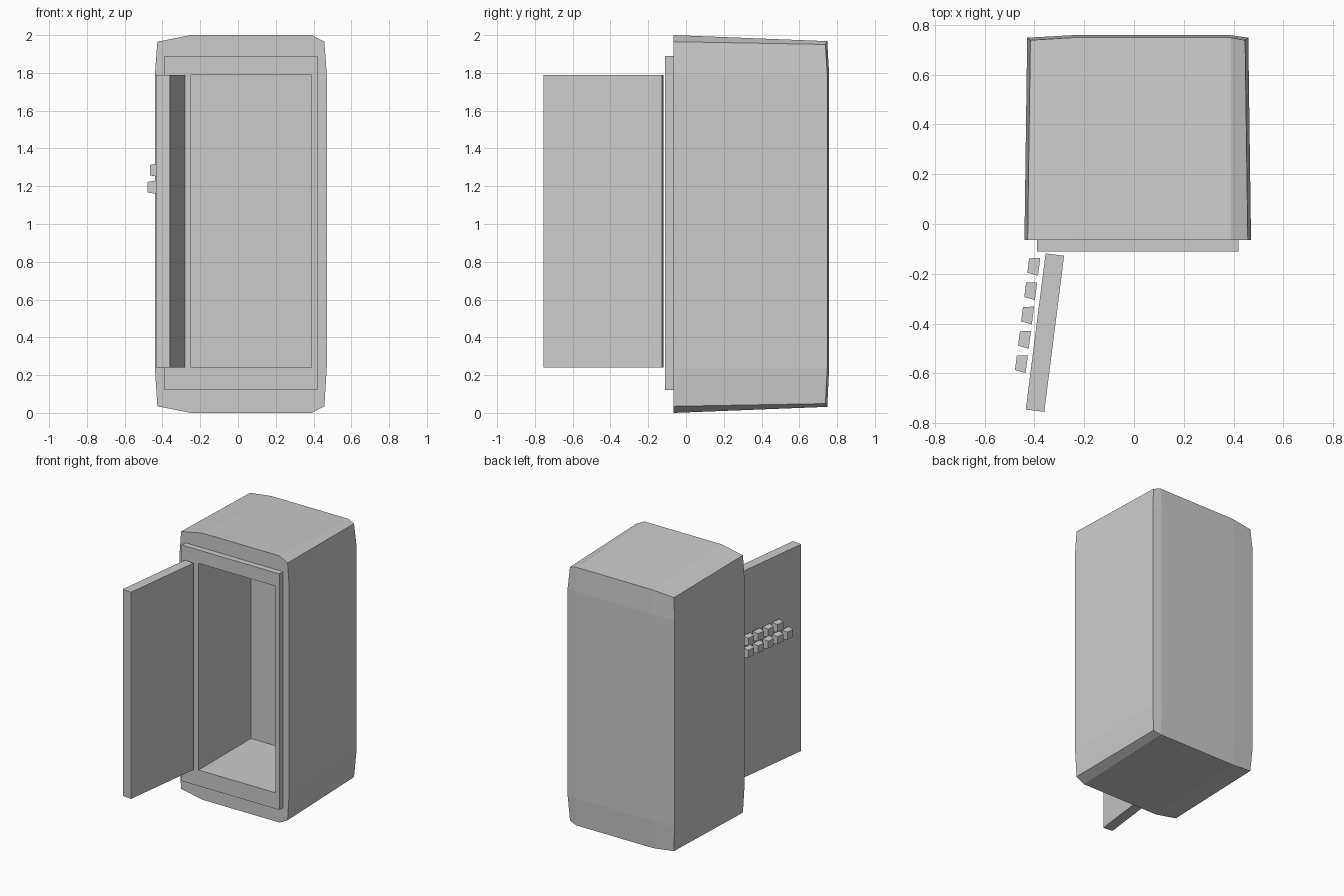
import bpy, bmesh
from math import atan2
from mathutils import Vector, Matrix

if "Cube" in bpy.data.objects:
    bpy.data.objects.remove(bpy.data.objects["Cube"])

XS = (-0.44, -0.25, 0.39, 0.47)   # column lines, inner pair bounds the opening
ZS = (0.0, 0.24, 1.79, 2.0)       # row lines
RING = [(0, 0), (1, 0), (2, 0), (3, 0), (3, 1), (3, 2),
        (3, 3), (2, 3), (1, 3), (0, 3), (0, 2), (0, 1)]
HOLE = [(1, 1), (2, 1), (2, 2), (1, 2)]


def finish(name, bm):
    bmesh.ops.recalc_face_normals(bm, faces=bm.faces)
    mesh = bpy.data.meshes.new(name)
    bm.to_mesh(mesh)
    bm.free()
    ob = bpy.data.objects.new(name, mesh)
    bpy.context.collection.objects.link(ob)
    return ob


def bridge(bm, a, b):
    """Closed strip of quads between two equal loops."""
    n = len(a)
    for k in range(n):
        bm.faces.new((a[k], a[(k + 1) % n], b[(k + 1) % n], b[k]))


def cabinet_grid(bm, y_corner, y_edge, y_mid, dx, dz):
    """4 x 4 points with pulled-in corners, shrunk by dx, dz at the rim."""
    grid = {}
    for i in range(4):
        for j in range(4):
            rim_x, rim_z = i in (0, 3), j in (0, 3)
            corner = rim_x and rim_z
            sx, sz = (1 if i == 0 else -1), (1 if j == 0 else -1)
            x = XS[i] + (sx * (dx + 0.013 * corner) if rim_x else 0)
            z = ZS[j] + (sz * ((0.02 if corner else dz) + (0.035 - 0.02 + dz * 0.45) * corner) if rim_z else 0)
            y = y_corner if corner else y_edge if (rim_x or rim_z) else y_mid
            grid[i, j] = bm.verts.new((x, y, z))
    return grid


def grid_faces(bm, g, hole=False):
    for i in range(3):
        for j in range(3):
            if not (hole and i == j == 1):
                bm.faces.new((g[i, j], g[i + 1, j], g[i + 1, j + 1], g[i, j + 1]))


# Cabinet shell with a recessed compartment
bm = bmesh.new()
front = cabinet_grid(bm, -0.065, -0.065, -0.065, 0.0, 0.0)
back = cabinet_grid(bm, 0.738, 0.748, 0.758, 0.011, 0.032)
grid_faces(bm, front, hole=True)
grid_faces(bm, back)
bridge(bm, [front[k] for k in RING], [back[k] for k in RING])
inner = [bm.verts.new((XS[i], 0.51, ZS[j])) for i, j in HOLE]
bridge(bm, [front[k] for k in HOLE], inner)
bm.faces.new(inner)
finish("cabinet", bm)


# Raised frame around the opening
def rect(bm, x0, x1, z0, z1, y):
    return [bm.verts.new((x, y, z)) for x, z in ((x0, z0), (x1, z0), (x1, z1), (x0, z1))]


bm = bmesh.new()
outer = [rect(bm, -0.39, 0.42, 0.12, 1.89, y) for y in (-0.11, -0.065)]
opening = [rect(bm, XS[1], XS[2], ZS[1], ZS[2], y) for y in (-0.11, -0.065)]
bridge(bm, outer[0], outer[1])
bridge(bm, opening[0], opening[1])
for o, p in zip(outer, opening):
    bridge(bm, o, p)
finish("door_frame", bm)

# Door frame of reference: local x runs outward, local y runs toward the hinge
swing = Matrix.Translation((-0.355, -0.118, 0)) @ Matrix.Rotation(atan2(-0.08, 0.63), 4, 'Z')


def tapered_box(name, x0, x1, y0, y1, z0, z1, inset=0.0):
    """Box whose outer (low x) face is inset."""
    bm = bmesh.new()
    loops = []
    for x, d in ((x0, inset), (x1, 0)):
        loops.append([bm.verts.new(swing @ Vector((x, y, z))) for y, z in
                      ((y0 + d, z0 + d), (y1 - d, z0 + d), (y1 - d, z1 - d), (y0 + d, z1 - d))])
    bridge(bm, *loops)
    for loop in loops:
        bm.faces.new(loop)
    return finish(name, bm)


# Open door
tapered_box("door", 0.0, 0.075, -0.632, 0.0, 0.24, 1.79)

# Two rows of small blocks on the outside of the door
for row, (z, count) in enumerate(((1.16, 5), (1.25, 4))):
    for k in range(count):
        y = -0.021 - 0.0985 * k
        tapered_box(f"block_{row + 1}_{k + 1}", -0.063, -0.019, y - 0.072, y, z, z + 0.07, 0.007)

# The door swings the opposite way to the rotation sign when it is mirrored
for ob in bpy.data.objects:
    if ob.name == "door" or ob.name.startswith("block"):
        ob.location = (0, 0, 0)
